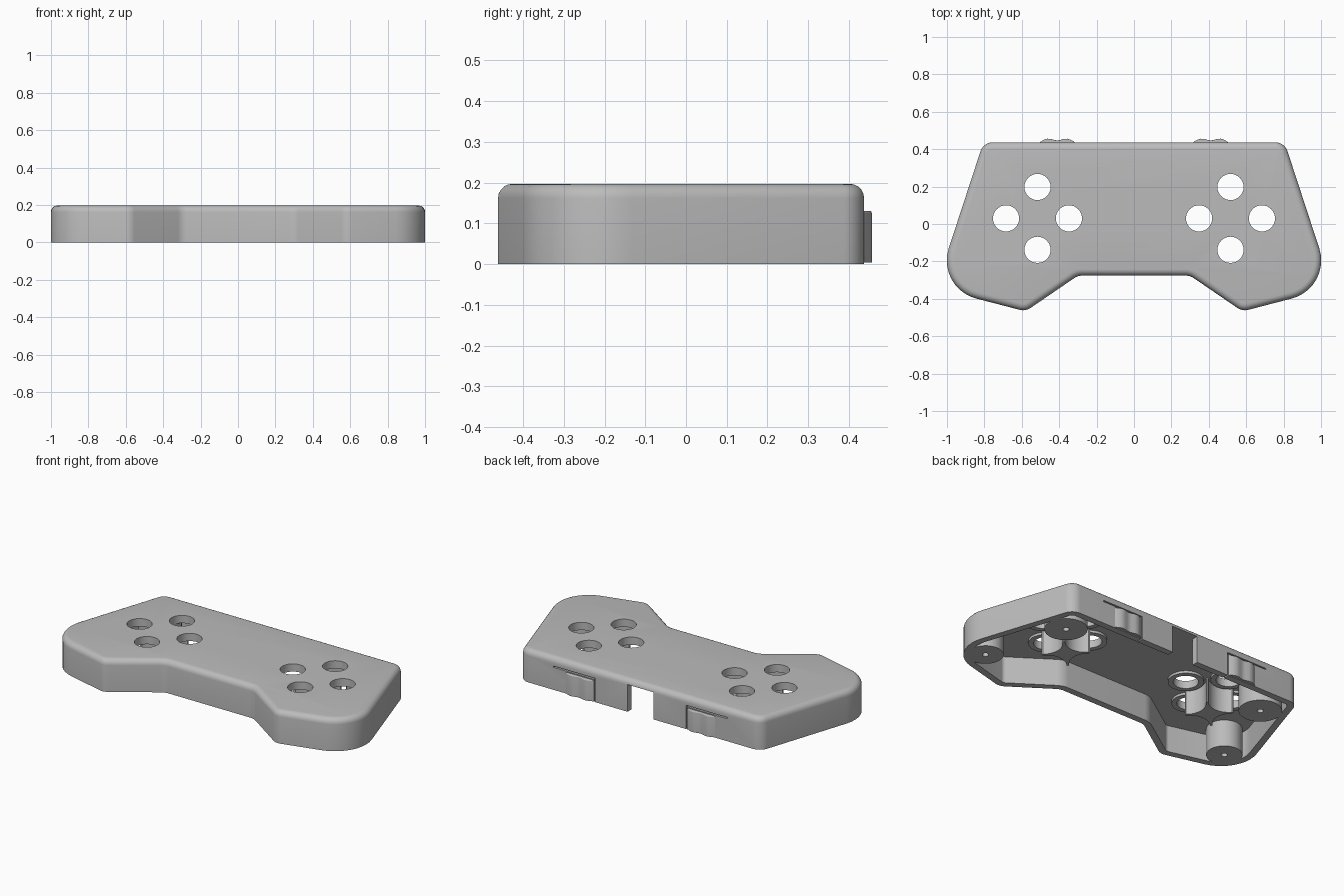
import bpy, bmesh, math
from mathutils import Vector

if "Cube" in bpy.data.objects:
    bpy.data.objects.remove(bpy.data.objects["Cube"])

grey = bpy.data.materials.new("shell grey")
grey.diffuse_color = (0.5, 0.5, 0.5, 1)
grey.use_nodes = True
grey.node_tree.nodes["Principled BSDF"].inputs["Base Color"].default_value = grey.diffuse_color


def prism(name, loop, z0, z1, bevel=0.0):
    """Extrude a closed xy loop from z0 to z1, optionally rounding the top edge."""
    bm = bmesh.new()
    base = bm.faces.new([bm.verts.new((x, y, z0)) for x, y in loop])
    out = bmesh.ops.extrude_face_region(bm, geom=[base])["geom"]
    tops = [v for v in out if isinstance(v, bmesh.types.BMVert)]
    bmesh.ops.translate(bm, verts=tops, vec=(0, 0, z1 - z0))
    bmesh.ops.recalc_face_normals(bm, faces=bm.faces)
    if bevel:
        rim = [e for e in bm.edges if all(v.co.z > z1 - 1e-5 for v in e.verts)]
        bmesh.ops.bevel(bm, geom=rim, offset=bevel, segments=5, profile=0.5, affect='EDGES')
    me = bpy.data.meshes.new(name)
    bm.to_mesh(me)
    bm.free()
    ob = bpy.data.objects.new(name, me)
    bpy.context.collection.objects.link(ob)
    me.materials.append(grey)
    return ob


def circle(x, y, r, n=32):
    return [(x + r * math.cos(2 * math.pi * i / n), y + r * math.sin(2 * math.pi * i / n)) for i in range(n)]


def rect(x0, x1, y0, y1):
    return [(x0, y0), (x1, y0), (x1, y1), (x0, y1)]


def cut(ob, cutters):
    for c in cutters:
        m = ob.modifiers.new("cut", 'BOOLEAN')
        m.operation, m.solver, m.object = 'DIFFERENCE', 'EXACT', c
        bpy.context.view_layer.objects.active = ob
        bpy.ops.object.modifier_apply(modifier=m.name)
        bpy.data.objects.remove(c)


def smooth(ob):
    bpy.ops.object.select_all(action='DESELECT')
    ob.select_set(True)
    bpy.context.view_layer.objects.active = ob
    bpy.ops.object.shade_smooth_by_angle(angle=math.radians(30))


def rounded(corners, inset=0.0, n=10):
    """Clockwise polygon of (x, y, radius) with arcs at corners, moved inwards by inset."""
    pts = []
    for i, (x, y, r) in enumerate(corners):
        p = Vector((x, y))
        a = (Vector(corners[i - 1][:2]) - p).normalized()
        b = (Vector(corners[(i + 1) % len(corners)][:2]) - p).normalized()
        half = a.angle(b) / 2
        centre = p + (a + b).normalized() * r / math.sin(half)
        convex = a.x * b.y - a.y * b.x > 0
        start = p + a * r / math.tan(half) - centre
        sweep = (math.pi - 2 * half) * (-1 if convex else 1)
        scale = (r - inset if convex else r + inset) / r
        for k in range(n + 1):
            t = sweep * k / n
            c, s = math.cos(t), math.sin(t)
            pts.append((centre.x + scale * (start.x * c - start.y * s),
                        centre.y + scale * (start.x * s + start.y * c)))
    return pts


# Outline: right half clockwise from the back corner, then mirrored
half = [(0.805, 0.437, 0.07), (1.06, -0.342, 0.21), (0.58, -0.467, 0.07), (0.30, -0.276, 0.08)]
corners = half + [(-x, y, r) for x, y, r in reversed(half)]

# Hollow shell, open underneath, with a connector notch at the back
shell = prism("shell", rounded(corners), 0, 0.197, bevel=0.035)
cutters = [prism("cavity", rounded(corners, 0.04), -0.1, 0.165),
           prism("notch", rect(-0.088, 0.088, 0.36, 0.5), -0.1, 0.165)]

D = 0.168  # button distance from the cluster centre
for s in (-1, 1):
    cx, cy = s * 0.516, 0.03
    buttons = [(cx + D, cy), (cx - D, cy), (cx, cy + D), (cx, cy - D)]
    for x, y in buttons:
        cutters.append(prism("button_hole", circle(x, y, 0.07), 0.1, 0.3))
        # Low collar around each button hole, inside
        collar = prism("button_collar", circle(x, y, 0.1), 0.15, 0.17)
        cut(collar, [prism("bore", circle(x, y, 0.07), 0.1, 0.3)])
        smooth(collar)
    # Concave guide post between the four buttons
    guide = prism("button_guide", rect(cx - 0.095, cx + 0.095, cy - 0.095, cy + 0.095), 0.01, 0.17)
    cut(guide, [prism("bore", circle(x, y, 0.112), -0.1, 0.3) for x, y in buttons])
    smooth(guide)
    # Screw posts in the corners
    for x, y, r in ((0.86, -0.25, 0.1), (0.7, 0.25, 0.12)):
        post = prism("screw_post", circle(s * x, y, r), 0, 0.17)
        cut(post, [prism("bore", circle(s * x, y, 0.018, 16), -0.1, 0.12)])
        smooth(post)
    # Thin slits that free the shoulder flap
    xs = sorted((s * 0.31, s * 0.585))
    cutters.append(prism("slit", rect(xs[0], xs[1], 0.38, 0.5), 0.137, 0.145))
    xs = sorted((s * 0.306, s * 0.314))
    cutters.append(prism("slit", rect(xs[0], xs[1], 0.38, 0.5), -0.1, 0.145))
    # Wavy shoulder button
    wave = [(0.503, 0.41), (0.503, 0.438), (0.485, 0.449), (0.465, 0.456), (0.445, 0.455), (0.425, 0.449),
            (0.41, 0.447), (0.395, 0.449), (0.375, 0.455), (0.355, 0.456), (0.335, 0.449), (0.317, 0.438),
            (0.317, 0.41)]
    smooth(prism("shoulder_button", [(s * x, y) for x, y in wave], 0.004, 0.131, bevel=0.006))

cut(shell, cutters)
smooth(shell)
